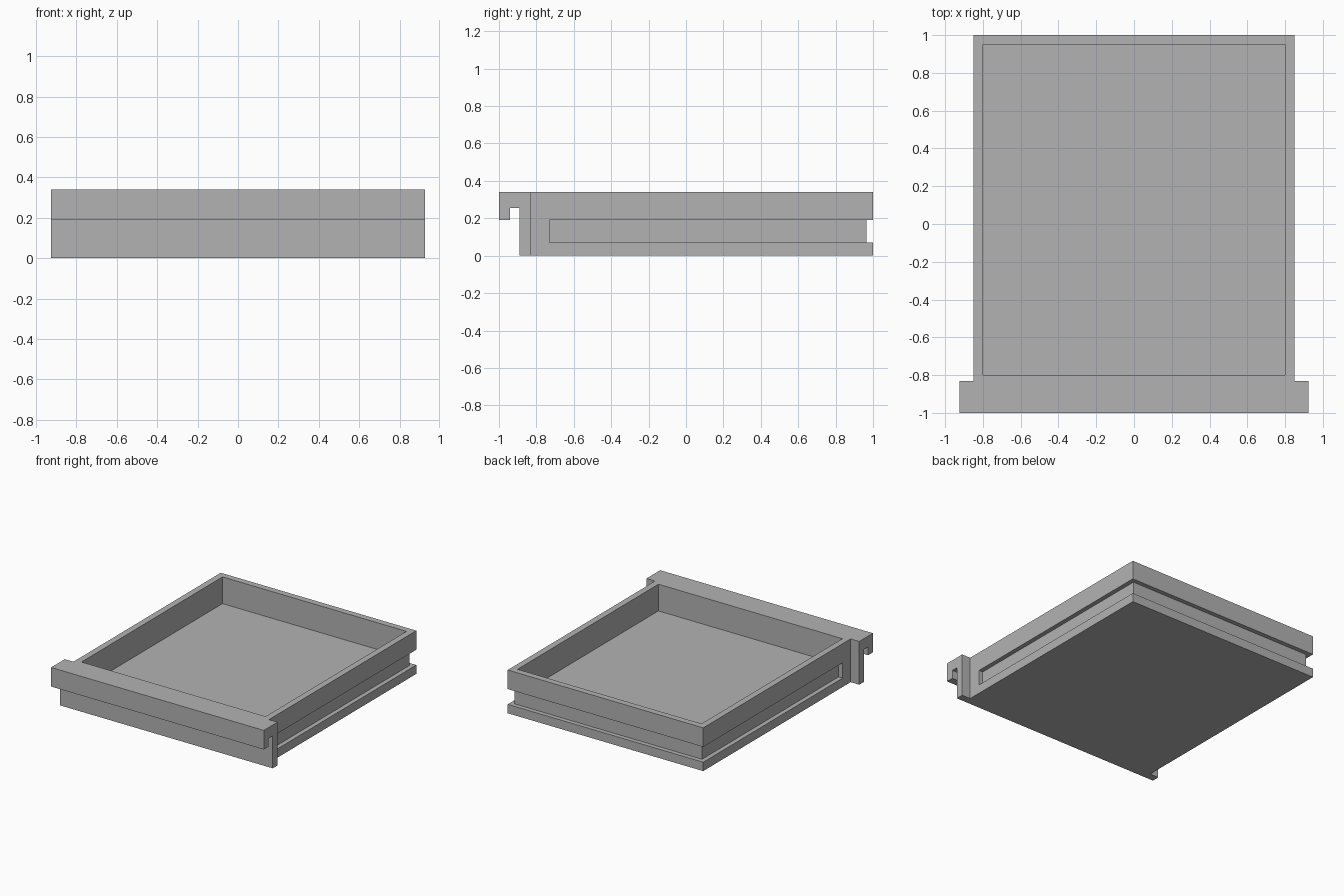
import bpy
import bmesh

cube = bpy.data.objects.get("Cube")
if cube:
    bpy.data.objects.remove(cube, do_unlink=True)

grey = bpy.data.materials.new("plain grey")
grey.use_nodes = True
grey.diffuse_color = (0.45, 0.45, 0.45, 1)
grey.node_tree.nodes["Principled BSDF"].inputs["Base Color"].default_value = grey.diffuse_color


def prism(name, profile, x0, x1):
    """Extrude a (y, z) profile from x0 to x1."""
    bm = bmesh.new()
    face = bm.faces.new([bm.verts.new((x0, y, z)) for y, z in profile])
    ext = bmesh.ops.extrude_face_region(bm, geom=[face])
    verts = [v for v in ext["geom"] if isinstance(v, bmesh.types.BMVert)]
    bmesh.ops.translate(bm, vec=(x1 - x0, 0, 0), verts=verts)
    bmesh.ops.recalc_face_normals(bm, faces=bm.faces)
    mesh = bpy.data.meshes.new(name)
    bm.to_mesh(mesh)
    bm.free()
    mesh.materials.append(grey)
    obj = bpy.data.objects.new(name, mesh)
    bpy.context.collection.objects.link(obj)
    return obj


def box(name, x0, x1, y0, y1, z0, z1):
    return prism(name, [(y0, z0), (y1, z0), (y1, z1), (y0, z1)], x0, x1)


def combine(target, other, operation):
    """Apply an exact boolean and remove the helper."""
    mod = target.modifiers.new(operation.lower(), "BOOLEAN")
    mod.operation, mod.object, mod.solver = operation, other, "EXACT"
    bpy.context.view_layer.objects.active = target
    bpy.ops.object.modifier_apply(modifier=mod.name)
    bpy.data.objects.remove(other, do_unlink=True)


# Tray body
tray = box("drawer_tray", -0.85, 0.85, -0.83, 1, 0, 0.34)

# Front panel with hooked pull lip
front = prism("front_panel", [(-0.83, 0), (-0.89, 0), (-0.89, 0.255), (-0.94, 0.255),
                              (-0.94, 0.19), (-1, 0.19), (-1, 0.34), (-0.83, 0.34)],
              -0.925, 0.925)
combine(tray, front, "UNION")

# Open storage cavity
combine(tray, box("cavity", -0.80, 0.80, -0.80, 0.95, 0.13, 0.5), "DIFFERENCE")

# Runner grooves along both sides and the back
for x0, x1, y0 in ((0.815, 1, -0.73), (-1, -0.815, -0.73), (-1, 1, 0.965)):
    combine(tray, box("groove", x0, x1, y0, 1.1, 0.07, 0.19), "DIFFERENCE")
